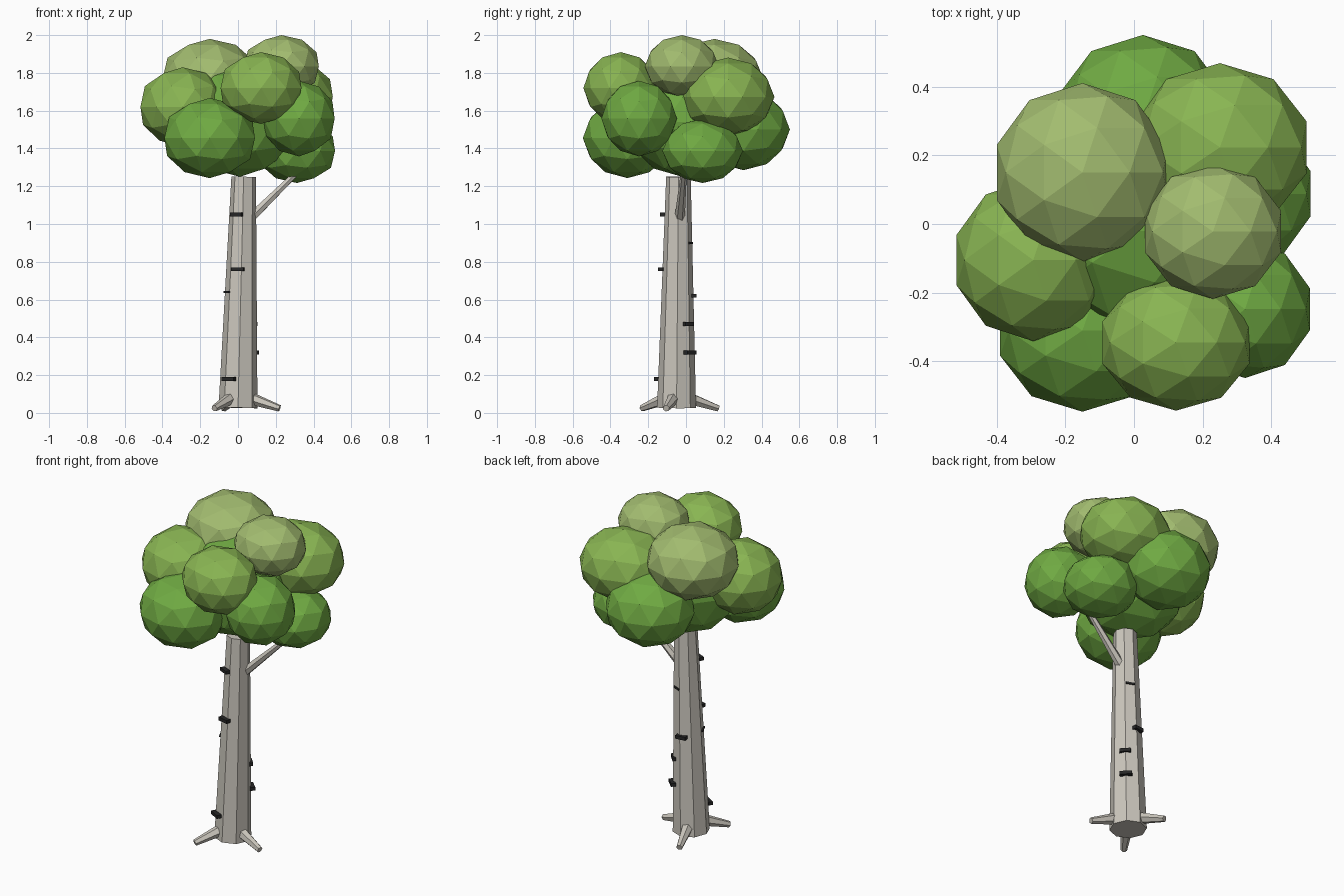
import bpy
import math
from mathutils import Vector

if "Cube" in bpy.data.objects:
    bpy.data.objects.remove(bpy.data.objects["Cube"])


def material(name, rgb):
    m = bpy.data.materials.new(name)
    m.diffuse_color = (*rgb, 1)
    m.use_nodes = True
    m.node_tree.nodes["Principled BSDF"].inputs["Base Color"].default_value = m.diffuse_color
    return m


bark = material("bark", (0.60, 0.57, 0.51))
dark = material("bark_mark", (0.02, 0.02, 0.02))
greens = {
    "deep": material("deep_green", (0.16, 0.40, 0.055)),
    "mid": material("mid_green", (0.25, 0.46, 0.085)),
    "pale": material("pale_green", (0.36, 0.50, 0.16)),
}


def finish(name, mat):
    ob = bpy.context.object
    ob.name = name
    ob.data.materials.append(mat)
    return ob


def limb(name, p0, p1, r0, r1, sides):
    """Tapered faceted cylinder from p0 to p1."""
    p0, p1 = Vector(p0), Vector(p1)
    axis = p1 - p0
    bpy.ops.mesh.primitive_cone_add(vertices=sides, radius1=r0, radius2=r1,
                                    depth=axis.length, location=(p0 + p1) / 2)
    ob = finish(name, bark)
    ob.rotation_mode = 'QUATERNION'
    ob.rotation_quaternion = Vector((0, 0, 1)).rotation_difference(axis)
    return ob


# Trunk, leaning slightly
base, top = Vector((0, -0.05, 0.027)), Vector((0.03, -0.04, 1.25))
R0, R1 = 0.103, 0.065
limb("trunk", base, top, R0, R1, 8)

# Side branch
limb("branch", (0.05, -0.035, 1.015), (0.33, -0.01, 1.29), 0.028, 0.015, 6)

# Root flares
for i, (x, y) in enumerate([(0.22, -0.105), (-0.125, -0.235), (-0.075, 0.17)]):
    tip = Vector((x, y, 0.024))
    start = Vector((base.x, base.y, 0.10))
    start = start + (tip - start) * 0.2
    limb(f"root_{i + 1}", start, tip, 0.036, 0.018, 6)

# Dark bark marks: height, angle around trunk, width, thickness, outward shift
marks = [
    (1.05, 245, 0.062, 0.02, 0.006),
    (0.76, 257, 0.068, 0.02, 0.006),
    (0.18, 240, 0.074, 0.02, 0.006),
    (0.64, 205, 0.060, 0.008, -0.012),
    (0.62, 97, 0.062, 0.02, 0.0),
    (0.47, 43, 0.062, 0.02, -0.006),
    (0.32, 45, 0.068, 0.02, 0.004),
    (0.90, 70, 0.050, 0.012, -0.014),
]
for i, (z, deg, width, thick, shift) in enumerate(marks):
    t = (z - base.z) / (top.z - base.z)
    c = base.lerp(top, t)
    r = R0 + (R1 - R0) * t + shift
    a = math.radians(deg)
    bpy.ops.mesh.primitive_cube_add(
        size=1, location=(c.x + r * math.cos(a), c.y + r * math.sin(a), z),
        rotation=(0, 0, a))
    finish(f"bark_mark_{i + 1}", dark).scale = (0.028, width, thick)

# Foliage clumps: shade, centre, radii
clumps = [
    ("deep", (0.01, -0.02, 1.54), (0.31, 0.30, 0.29)),
    ("pale", (-0.15, 0.15, 1.77), (0.262, 0.26, 0.21)),
    ("pale", (0.23, -0.022, 1.835), (0.208, 0.196, 0.165)),
    ("mid", (0.25, 0.223, 1.673), (0.265, 0.245, 0.208)),
    ("deep", (0.026, 0.305, 1.50), (0.255, 0.245, 0.215)),
    ("mid", (-0.293, -0.105, 1.62), (0.235, 0.236, 0.21)),
    ("deep", (-0.15, -0.31, 1.455), (0.252, 0.236, 0.212)),
    ("mid", (0.122, -0.345, 1.72), (0.225, 0.198, 0.19)),
    ("deep", (0.323, -0.248, 1.558), (0.198, 0.20, 0.2)),
    ("deep", (0.312, 0.088, 1.387), (0.212, 0.213, 0.17)),
]
for i, (shade, centre, radii) in enumerate(clumps):
    bpy.ops.mesh.primitive_ico_sphere_add(subdivisions=2, radius=1, location=centre)
    finish(f"foliage_{i + 1}", greens[shade]).scale = radii
